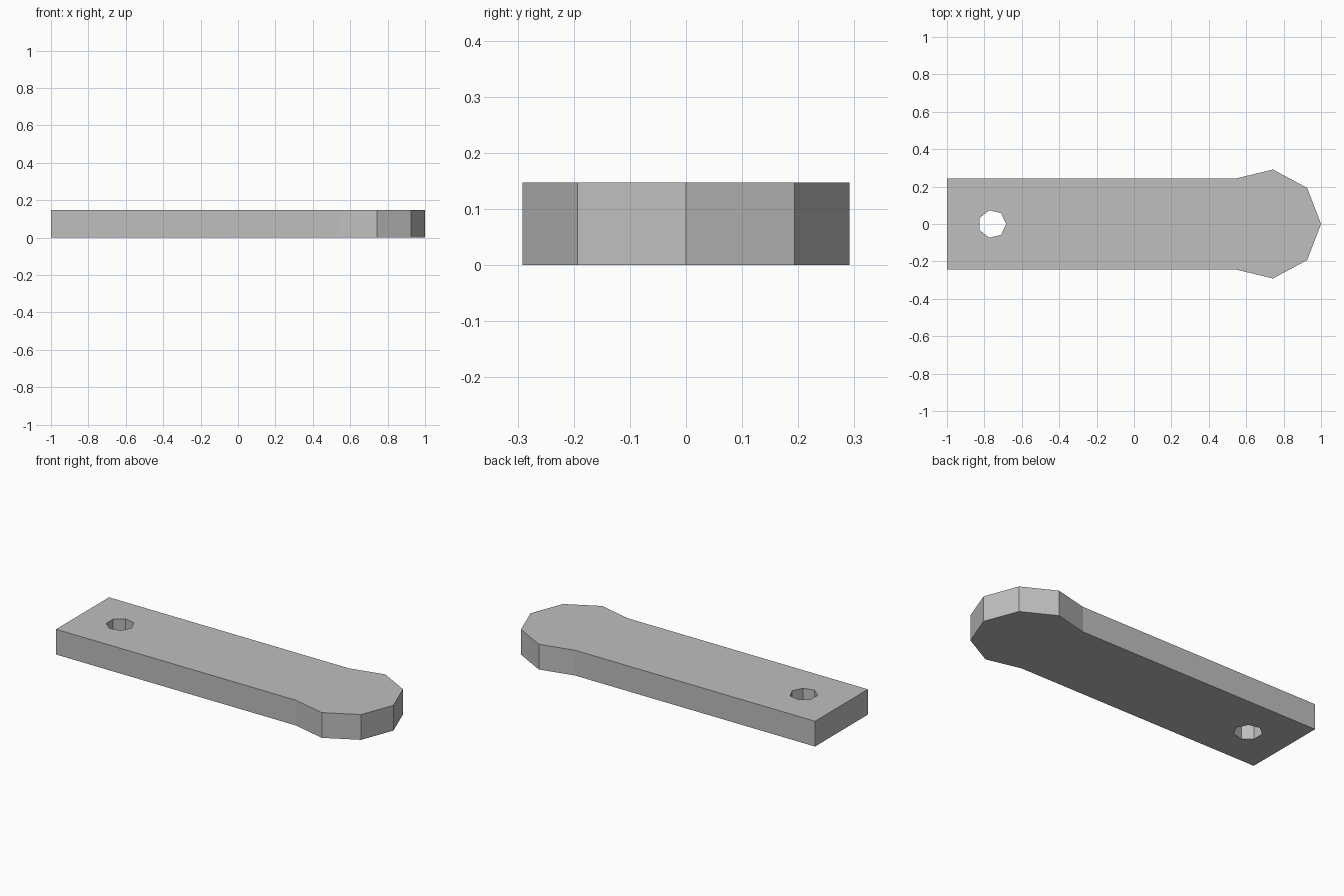
import bpy
import bmesh
from math import cos, sin, tau

THICKNESS = 0.147

cube = bpy.data.objects.get("Cube")
if cube:
    bpy.data.objects.remove(cube, do_unlink=True)


def flat_material(name, colour):
    mat = bpy.data.materials.new(name)
    mat.use_nodes = True
    mat.diffuse_color = colour
    mat.node_tree.nodes["Principled BSDF"].inputs["Base Color"].default_value = colour
    return mat


def ring(bm, points):
    verts = [bm.verts.new((x, y, 0)) for x, y in points]
    return [bm.edges.new((a, b)) for a, b in zip(verts, verts[1:] + verts[:1])]


# Strap outline: square end, straight sides, faceted bulging head
side = [(-1, -0.243), (0.543, -0.243), (0.743, -0.291), (0.926, -0.193)]
outline = side + [(1, 0)] + [(x, -y) for x, y in reversed(side)]

# Seven-sided pin hole near the square end
hole = [(-0.758 + 0.075 * cos(tau * i / 7), 0.075 * sin(tau * i / 7)) for i in range(7)]

# Fill between the two rings, then raise to full thickness
bm = bmesh.new()
edges = ring(bm, outline) + ring(bm, hole)
bmesh.ops.triangle_fill(bm, edges=edges, use_beauty=True, use_dissolve=False)
base = bm.faces[:]
raised = bmesh.ops.extrude_face_region(bm, geom=base, use_keep_orig=True)
top = [v for v in raised["geom"] if isinstance(v, bmesh.types.BMVert)]
bmesh.ops.translate(bm, verts=top, vec=(0, 0, THICKNESS))
bmesh.ops.recalc_face_normals(bm, faces=bm.faces[:])

mesh = bpy.data.meshes.new("strap")
bm.to_mesh(mesh)
bm.free()
mesh.materials.append(flat_material("plain grey", (0.52, 0.52, 0.52, 1)))
strap = bpy.data.objects.new("strap", mesh)
bpy.context.collection.objects.link(strap)
